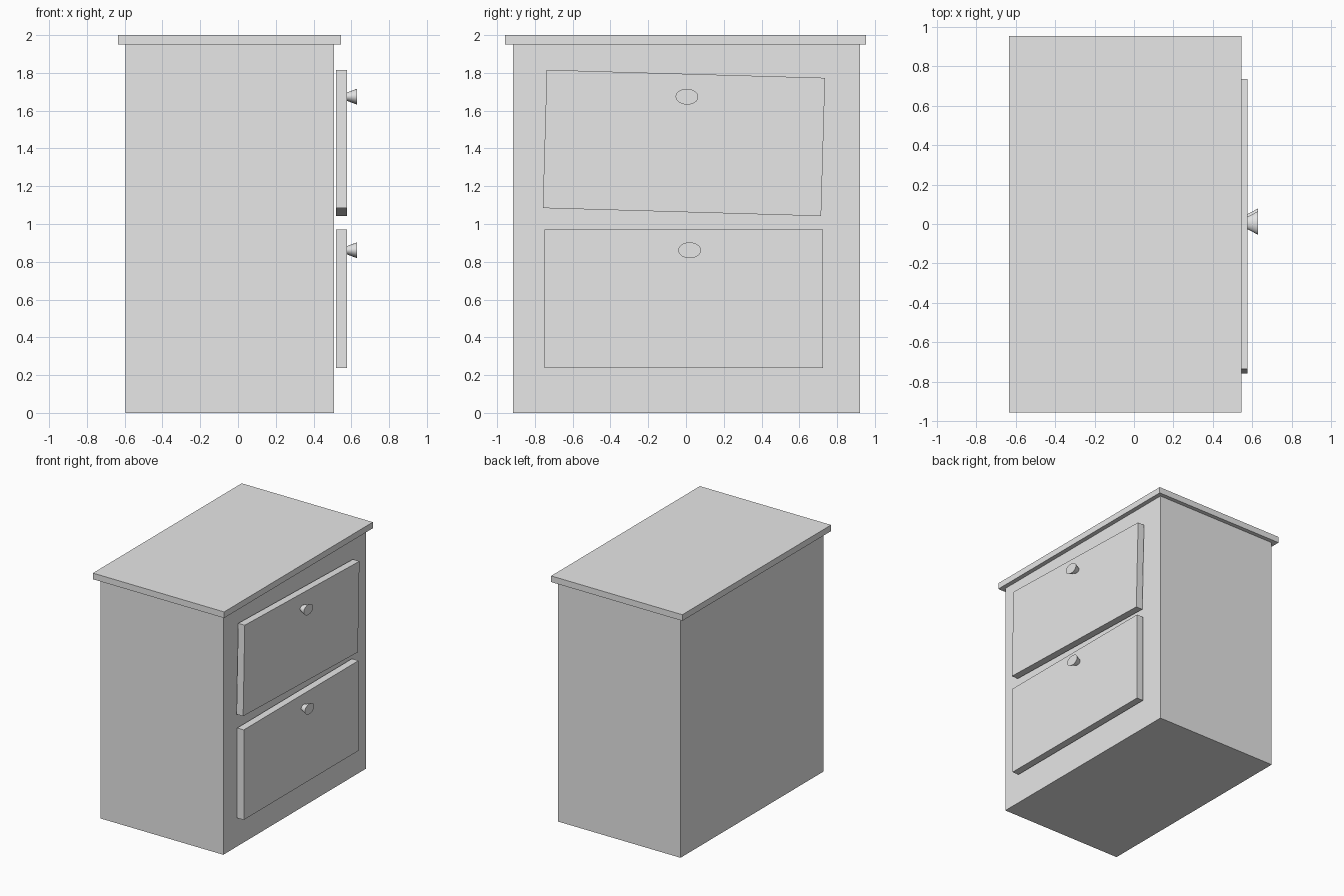
import bpy
import math
from mathutils import Matrix, Vector

old = bpy.data.objects.get("Cube")
if old:
    bpy.data.objects.remove(old, do_unlink=True)

# Single plain grey finish
GREY = (0.8, 0.8, 0.8, 1.0)
grey = bpy.data.materials.new("light_grey")
grey.use_nodes = True
grey.diffuse_color = GREY
grey.node_tree.nodes["Principled BSDF"].inputs["Base Color"].default_value = GREY


def finish(name):
    obj = bpy.context.object
    obj.name = name
    obj.data.name = name
    obj.data.materials.clear()
    obj.data.materials.append(grey)
    return obj


def box(name, low, high, tilt=0.0):
    """Box between two corners, tilted about its own x axis."""
    low, high = Vector(low), Vector(high)
    bpy.ops.mesh.primitive_cube_add(size=1, location=(low + high) / 2)
    obj = finish(name)
    obj.data.transform(Matrix.Diagonal((*(high - low), 1)))
    obj.rotation_euler.x = tilt
    return obj


def knob(name, y, z, tilt=0.0):
    """Flared oval knob, narrow end on the drawer face."""
    x0, x1 = 0.574, 0.63
    bpy.ops.mesh.primitive_cone_add(vertices=32, radius1=0.5, radius2=1,
                                    depth=x1 - x0, location=((x0 + x1) / 2, y, z))
    obj = finish(name)
    # Turn the axis to +x, then flatten to an oval
    obj.data.transform(Matrix.Diagonal((1, 0.06, 0.042, 1))
                       @ Matrix.Rotation(math.pi / 2, 4, 'Y'))
    obj.rotation_euler.x = tilt
    bpy.ops.object.shade_smooth_by_angle(angle=math.radians(40))
    return obj


# Cabinet body and overhanging top
box("cabinet_body", (-0.595, -0.916, 0), (0.509, 0.92, 1.95))
box("cabinet_top", (-0.635, -0.957, 1.95), (0.545, 0.954, 2))

# Two drawer fronts on the +x side, the upper one hanging slightly crooked
WIDTH, HEIGHT = 1.474, 0.732
for label, y, z, knob_y, knob_z, tilt in (
        ("lower", -0.013, 0.604, 0.019, 0.861, 0.0),
        ("upper", -0.011, 1.429, 0.005, 1.674, math.radians(-1.65))):
    box(label + "_drawer_front",
        (0.518, y - WIDTH / 2, z - HEIGHT / 2),
        (0.577, y + WIDTH / 2, z + HEIGHT / 2), tilt)
    knob(label + "_knob", knob_y, knob_z, tilt)
